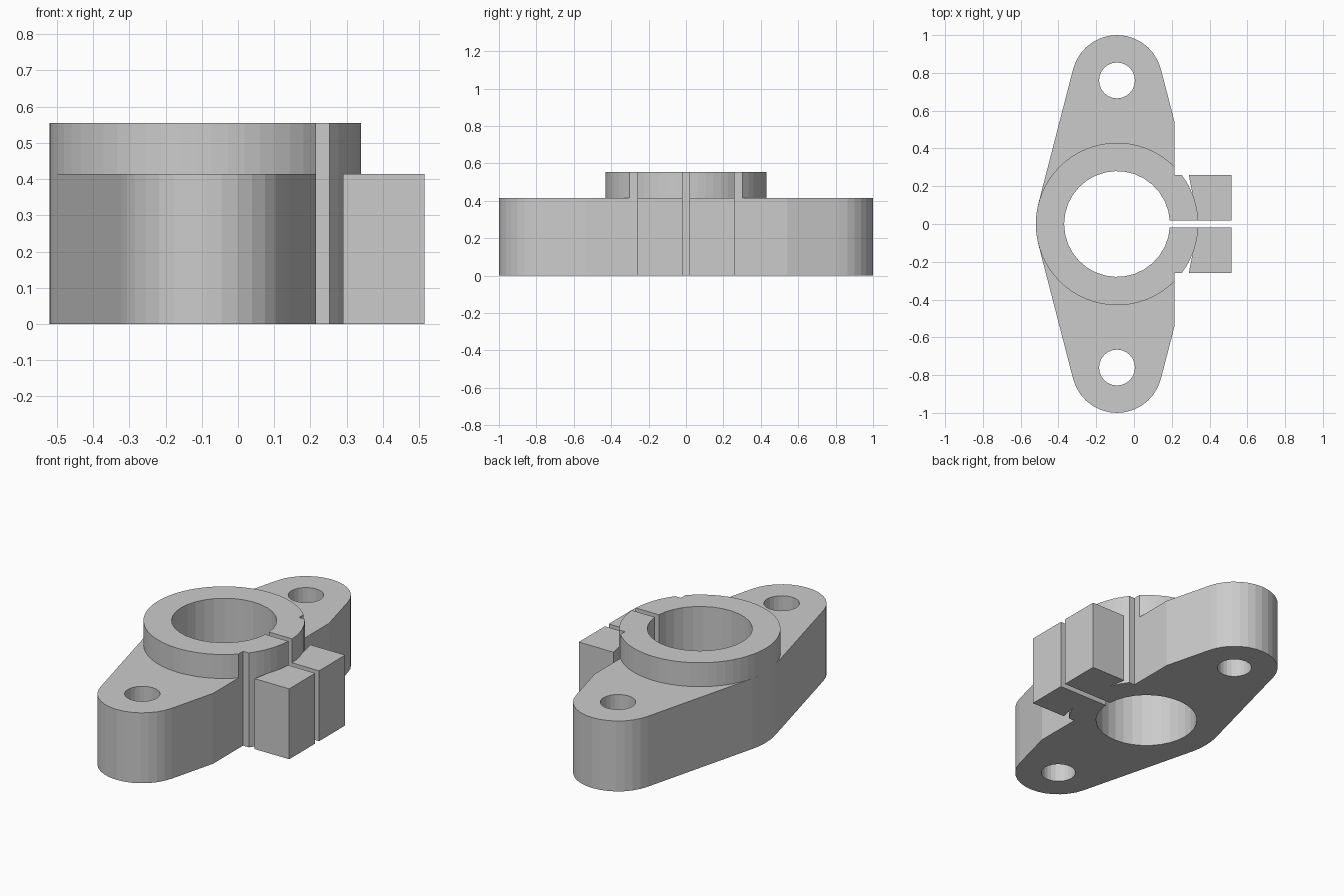
import bpy, bmesh
from math import cos, sin, asin, sqrt, pi
from mathutils import Vector

if "Cube" in bpy.data.objects:
    bpy.data.objects.remove(bpy.data.objects["Cube"])

CX = -0.09                       # bore axis
R_OUT, R_BORE = 0.43, 0.28       # collar radii
END_Y, R_END, R_HOLE = 0.76, 0.24, 0.095
FLAT_X, LUG_Y, SLOT = 0.215, 0.26, 0.018
BASE_H, TOP_H = 0.414, 0.555

grey = bpy.data.materials.new("plain grey")
grey.use_nodes = True
grey.diffuse_color = (0.6, 0.6, 0.6, 1)
grey.node_tree.nodes["Principled BSDF"].inputs["Base Color"].default_value = (0.6, 0.6, 0.6, 1)


def arc(x, y, r, a0, a1, n):
    return [(x + r * cos(a0 + (a1 - a0) * i / n), y + r * sin(a0 + (a1 - a0) * i / n))
            for i in range(n + 1)]


def mirrored(points):
    """Complete a half outline (y > 0) with its mirror image."""
    return points + [(x, -y) for x, y in reversed(points) if abs(y) > 1e-5]


def prism(name, loops, z0, z1):
    """Extrude an outline, with optional hole loops, between two heights."""
    bm = bmesh.new()
    edges = []
    for loop in loops:
        verts = [bm.verts.new((x, y, z0)) for x, y in loop]
        edges += [bm.edges.new((v, verts[i - 1])) for i, v in enumerate(verts)]
    bmesh.ops.triangle_fill(bm, edges=edges, use_beauty=True, normal=Vector((0, 0, 1)))
    top = bmesh.ops.extrude_face_region(bm, geom=bm.faces[:], use_keep_orig=True)["geom"]
    bmesh.ops.translate(bm, vec=(0, 0, z1 - z0),
                        verts=[g for g in top if isinstance(g, bmesh.types.BMVert)])
    bmesh.ops.recalc_face_normals(bm, faces=bm.faces[:])
    mesh = bpy.data.meshes.new(name)
    bm.to_mesh(mesh)
    bm.free()
    mesh.materials.append(grey)
    obj = bpy.data.objects.new(name, mesh)
    bpy.context.collection.objects.link(obj)
    return obj


# Shared profile: split bore, then the collar wall out to the notch corner
bore = arc(CX, 0, R_BORE, pi, asin(SLOT / R_BORE), 16)
wall = arc(CX, 0, R_OUT, asin(SLOT / R_OUT), asin(LUG_Y / R_OUT), 6)
notch = [(FLAT_X, LUG_Y)]

# Tangent angle between the end rounds and the collar circle
tilt = asin((R_OUT - R_END) / END_Y)
end_round = arc(CX, END_Y, R_END, tilt, pi - tilt, 14)
flat_top = end_round[0][1] - (FLAT_X - end_round[0][0]) / (sin(tilt) / cos(tilt))
waist = arc(CX, 0, R_OUT, pi - tilt, pi, 3)


def split_outline(outer):
    """Outer half outline plus bore, joined through the clamp slot."""
    upper = mirrored(outer)                         # slot, round the left, to slot
    inner = mirrored(list(reversed(bore)))          # bore from slot to slot
    return upper + list(reversed(inner))


# Flange with two bolt holes
flange_half = wall + notch + [(FLAT_X, flat_top)] + end_round + waist
holes = [arc(CX, s * END_Y, R_HOLE, 0, 2 * pi, 24)[:-1] for s in (1, -1)]
prism("flange", [split_outline(flange_half)] + holes, 0, BASE_H)

# Raised collar, trimmed by the same flat and notch
flat_y = sqrt(R_OUT ** 2 - (FLAT_X - CX) ** 2)
collar_half = wall + notch + arc(CX, 0, R_OUT, asin(flat_y / R_OUT), pi, 22)
prism("collar", [split_outline(collar_half)], BASE_H, TOP_H)

# Clamp lugs on both sides of the slot
lug = [(0.29, LUG_Y), (0.338, SLOT), (0.515, SLOT), (0.515, LUG_Y)]
for name, side in (("clamp_lug_back", 1), ("clamp_lug_front", -1)):
    prism(name, [[(x, side * y) for x, y in lug]], 0, BASE_H)
